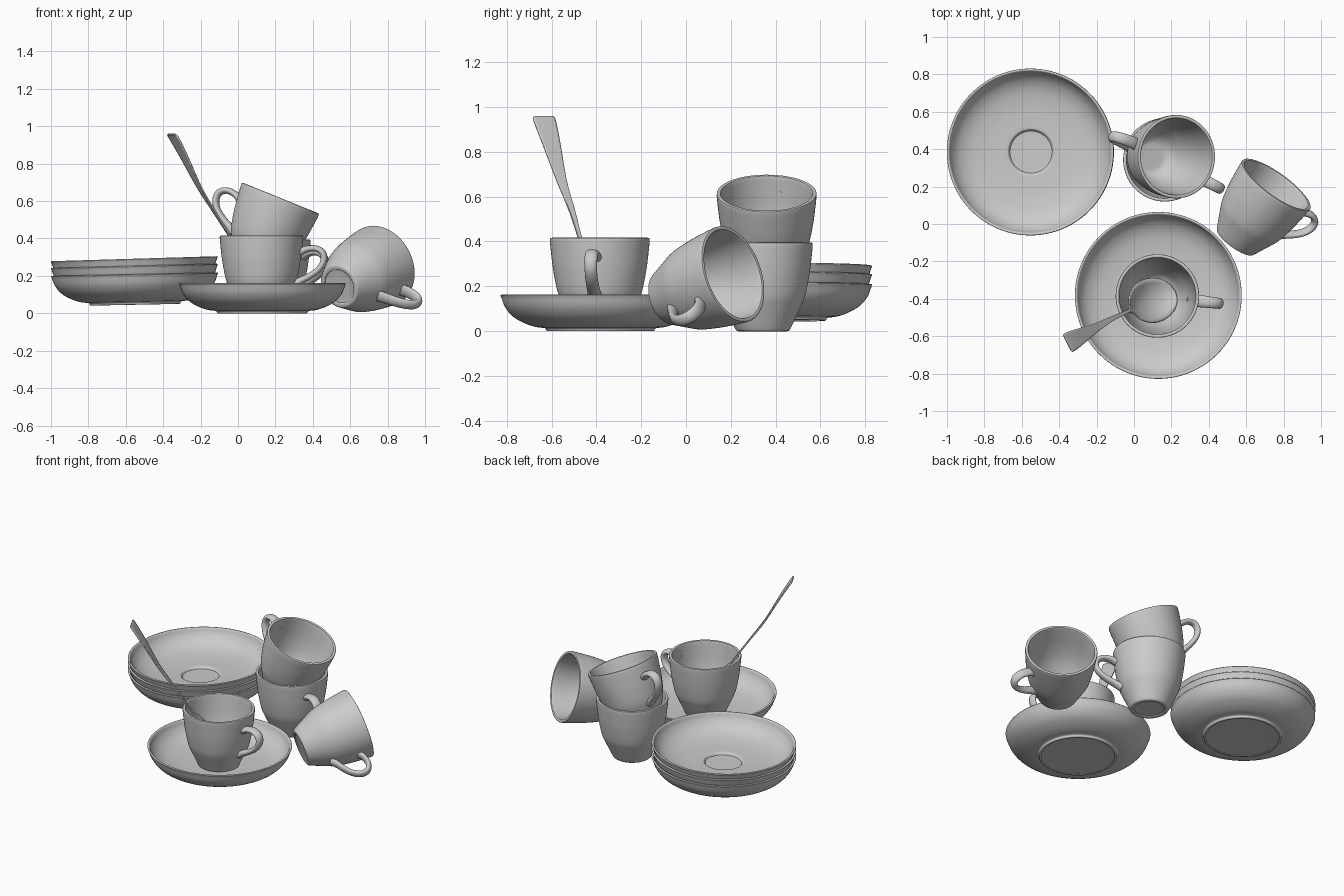
import bpy, bmesh, math
from mathutils import Vector, Matrix

if "Cube" in bpy.data.objects:
    bpy.data.objects.remove(bpy.data.objects["Cube"])


def spline(pts, n=4):
    """Catmull-Rom curve through points of any dimension (repeat a point for a corner)."""
    p = [pts[0]] + list(pts) + [pts[-1]]
    out = []
    for i in range(1, len(p) - 2):
        if p[i] == p[i + 1]:
            continue
        for k in range(n):
            t = k / n
            out.append([0.5 * (2 * b + (c - a) * t + (2 * a - 5 * b + 4 * c - d) * t * t
                               + (3 * b - a - 3 * c + d) * t ** 3)
                        for a, b, c, d in zip(p[i - 1], p[i], p[i + 1], p[i + 2])])
    out.append(list(pts[-1]))
    return out


def lathe(bm, profile, steps=72):
    vs = [bm.verts.new((max(r, 0), 0, z)) for r, z in spline(profile)]
    es = [bm.edges.new(pair) for pair in zip(vs, vs[1:])]
    bmesh.ops.spin(bm, geom=vs + es, axis=(0, 0, 1), cent=(0, 0, 0),
                   angle=math.tau, steps=steps)
    bmesh.ops.remove_doubles(bm, verts=bm.verts, dist=0.0003)


def sweep(bm, path, sides=16):
    """Oval tube in the xz plane; points are (x, z, half thickness, half width)."""
    pts = spline(path, 5)
    rings = []
    for i, (x, z, a, b) in enumerate(pts):
        p, q = pts[max(i - 1, 0)], pts[min(i + 1, len(pts) - 1)]
        t = Vector((q[0] - p[0], q[1] - p[1])).normalized()
        ring = []
        for k in range(sides):
            u = math.tau * k / sides
            ring.append(bm.verts.new((x - t.y * a * math.cos(u), b * math.sin(u),
                                      z + t.x * a * math.cos(u))))
        rings.append(ring)
    for r, s in zip(rings, rings[1:]):
        for k in range(sides):
            j = (k + 1) % sides
            bm.faces.new((r[k], r[j], s[j], s[k]))
    bm.faces.new(rings[0])
    bm.faces.new(rings[-1])


def finish(bm, name, matrix=None):
    bmesh.ops.recalc_face_normals(bm, faces=bm.faces)
    me = bpy.data.meshes.new(name)
    bm.to_mesh(me)
    bm.free()
    ob = bpy.data.objects.new(name, me)
    bpy.context.collection.objects.link(ob)
    if matrix:
        ob.matrix_world = matrix
    bpy.ops.object.select_all(action='DESELECT')
    ob.select_set(True)
    bpy.context.view_layer.objects.active = ob
    bpy.ops.object.shade_smooth_by_angle(angle=math.radians(40))
    return ob


def frame(base, axis, side):
    z = Vector(axis).normalized()
    y = z.cross(Vector(side)).normalized()
    x = y.cross(z)
    m = Matrix((x, y, z)).transposed().to_4x4()
    m.translation = base
    return m


CUP = [(0, .008), (.085, .008), (.095, 0), (.115, 0), (.126, .015), (.147, .06), (.170, .11),
       (.190, .16), (.208, .25), (.218, .33), (.223, .385), (.219, .394), (.209, .394),
       (.204, .385), (.198, .33), (.188, .25), (.170, .17), (.145, .11), (.115, .06),
       (.085, .037), (.06, .032), (0, .032)]
HANDLE = [(.206, .305, .022, .034), (.245, .322, .018, .032), (.295, .325, .017, .030),
          (.332, .300, .018, .029), (.335, .255, .018, .028), (.305, .210, .017, .028),
          (.255, .175, .018, .029), (.215, .155, .020, .030), (.172, .130, .024, .032)]
SAUCER = [(0, .008), (.215, .008), (.225, 0), (.24, 0), (.248, .012), (.29, .018), (.34, .035),
          (.39, .064), (.425, .105), (.442, .148), (.446, .158), (.440, .162), (.432, .157),
          (.418, .125), (.385, .088), (.33, .060), (.25, .045), (.18, .040), (.130, .038),
          (.120, .034), (.113, .025), (.10, .022), (0, .022)]


def cup(name, base, axis, side):
    bm = bmesh.new()
    lathe(bm, CUP)
    sweep(bm, HANDLE)
    finish(bm, name, frame(base, axis, side))


def saucer(name, base, axis=(0, 0, 1)):
    bm = bmesh.new()
    lathe(bm, SAUCER, 96)
    finish(bm, name, frame(base, axis, (1, 0, 0)))


# Cups: on the saucer, standing behind, stacked at a tilt, lying on its side
cup("saucer_cup", (.125, -.385, .021), (0, 0, 1), (1, -.12, 0))
cup("standing_cup", (.165, .343, 0), (0, 0, 1), (.89, -.46, 0))
cup("stacked_cup", (.08, .36, .25), (.375, 0, .927), (-.94, .34, .35))
cup("fallen_cup", (.54, -.096, .144), (.56, .777, .28), (.275, -.132, -.177))

# Saucers: one under the cup, three in a slightly tilted stack
saucer("front_saucer", (.13, -.382, 0))
for i, (z, tilt) in enumerate([(.047, .02), (.092, .026), (.13, .03)]):
    saucer(f"stack_saucer_{i + 1}", (-.55, .385, z), (-tilt, 0, 1))

# Spoon: stations of x, y, z, half width, bowl depth
SPOON = [(-.357, -.637, .957, .043, 0), (-.345, -.632, .942, .054, 0), (-.29, -.602, .84, .044, 0),
         (-.205, -.555, .67, .024, 0), (-.125, -.51, .54, .014, 0), (-.05, -.475, .42, .009, 0),
         (-.02, -.46, .37, .014, .003), (.005, -.45, .33, .065, .02), (.05, -.43, .26, .108, .04),
         (.11, -.403, .18, .120, .045), (.17, -.378, .12, .098, .033), (.208, -.363, .09, .052, .012),
         (.22, -.358, .083, .006, 0)]
across = Vector((-.45, .89, 0)).normalized()
down = Vector((-.7, -.3, -.65)).normalized()
bm = bmesh.new()
rows = []
for x, y, z, w, d in spline(SPOON, 4):
    rows.append([bm.verts.new(Vector((x, y, z)) + across * (w * k / 5)
                              + down * (d * (1 - (k / 5) ** 2))) for k in range(-5, 6)])
for r, s in zip(rows, rows[1:]):
    for k in range(10):
        bm.faces.new((r[k], r[k + 1], s[k + 1], s[k]))
spoon = finish(bm, "spoon")
mod = spoon.modifiers.new("thickness", 'SOLIDIFY')
mod.thickness = .008
mod.offset = 0
